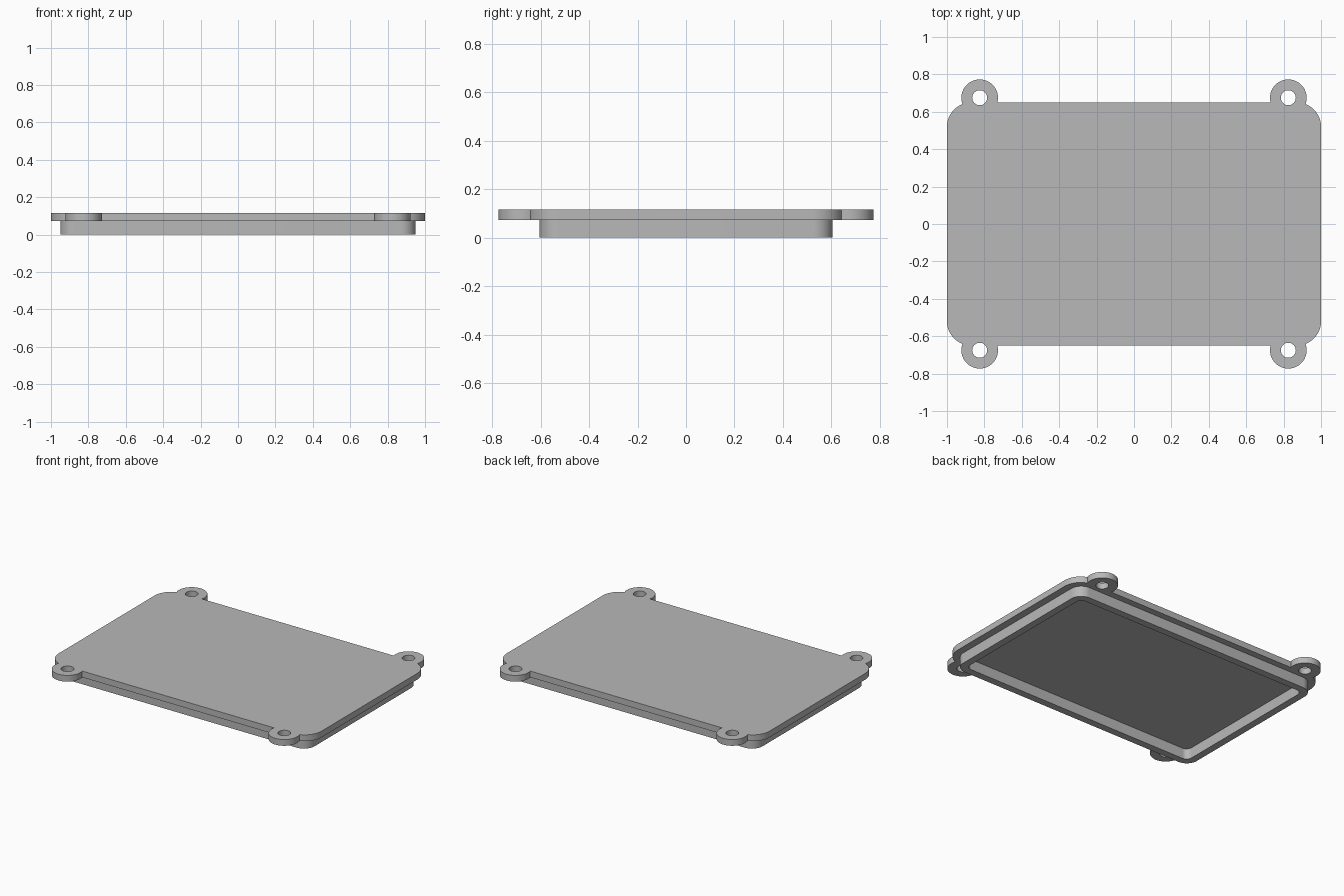
import bpy
import bmesh
from math import cos, sin, pi, radians

HALF_X, HALF_Y = 1.0, 0.65      # lid plate half size
OVERHANG = 0.05                 # lid edge beyond the rim
WALL = 0.05                     # rim wall thickness
Z_SEAT, Z_TOP = 0.073, 0.116    # underside and top of the lid
EAR_X, EAR_Y, EAR_R, HOLE_R = 0.825, 0.675, 0.098, 0.04

if "Cube" in bpy.data.objects:
    bpy.data.objects.remove(bpy.data.objects["Cube"], do_unlink=True)

grey = bpy.data.materials.new("plain grey")
grey.use_nodes = True
colour = (0.48, 0.48, 0.48, 1)
grey.diffuse_color = colour
grey.node_tree.nodes["Principled BSDF"].inputs["Base Color"].default_value = colour


def rounded_rect(hx, hy, r, steps=12):
    """Counter-clockwise outline of a rectangle with round corners."""
    corners = [(1, 1), (-1, 1), (-1, -1), (1, -1)]
    points = []
    for quarter, (sx, sy) in enumerate(corners):
        for i in range(steps + 1):
            a = (quarter + i / steps) * pi / 2
            points.append((sx * (hx - r) + r * cos(a), sy * (hy - r) + r * sin(a)))
    return points


def circle(cx, cy, r, steps=48):
    return [(cx + r * cos(2 * pi * i / steps), cy + r * sin(2 * pi * i / steps))
            for i in range(steps)]


def prism(name, outline, z0, z1, inner=None):
    """Extrude an outline; with an inner outline it becomes a hollow ring."""
    bm = bmesh.new()

    def ring(points, z):
        return [bm.verts.new((x, y, z)) for x, y in points]

    def bridge(a, b):
        for i in range(len(a)):
            j = (i + 1) % len(a)
            bm.faces.new((a[i], a[j], b[j], b[i]))

    low, high = ring(outline, z0), ring(outline, z1)
    bridge(low, high)
    if inner:
        in_low, in_high = ring(inner, z0), ring(inner, z1)
        bridge(high, in_high)
        bridge(in_high, in_low)
        bridge(in_low, low)
    else:
        bm.faces.new(low[::-1])
        bm.faces.new(high)
    bmesh.ops.recalc_face_normals(bm, faces=bm.faces)
    mesh = bpy.data.meshes.new(name)
    bm.to_mesh(mesh)
    bm.free()
    mesh.materials.append(grey)
    obj = bpy.data.objects.new(name, mesh)
    bpy.context.collection.objects.link(obj)
    return obj


def select(obj):
    bpy.ops.object.select_all(action='DESELECT')
    obj.select_set(True)
    bpy.context.view_layer.objects.active = obj


def combine(target, tool, operation):
    """Apply a boolean and discard the tool."""
    mod = target.modifiers.new(operation, 'BOOLEAN')
    mod.operation, mod.solver, mod.object = operation, 'EXACT', tool
    select(target)
    bpy.ops.object.modifier_apply(modifier=mod.name)
    bpy.data.objects.remove(tool, do_unlink=True)


# Lid plate with four screw ears
lid = prism("lid_plate", rounded_rect(HALF_X, HALF_Y, 0.13), Z_SEAT, Z_TOP)
spots = [(sx * EAR_X, sy * EAR_Y) for sx in (-1, 1) for sy in (-1, 1)]
for x, y in spots:
    combine(lid, prism("ear", circle(x, y, EAR_R), Z_SEAT, Z_TOP), 'UNION')
for x, y in spots:
    combine(lid, prism("screw_hole", circle(x, y, HOLE_R, 32), 0, 0.2), 'DIFFERENCE')

# Hollow locating rim under the lid
rim_x, rim_y = HALF_X - OVERHANG, HALF_Y - OVERHANG + 0.005
rim = prism("locating_rim", rounded_rect(rim_x, rim_y, 0.08), 0, Z_SEAT,
            rounded_rect(rim_x - WALL, rim_y - WALL, 0.04))

for part in (lid, rim):
    select(part)
    bpy.ops.object.shade_smooth_by_angle(angle=radians(30))
